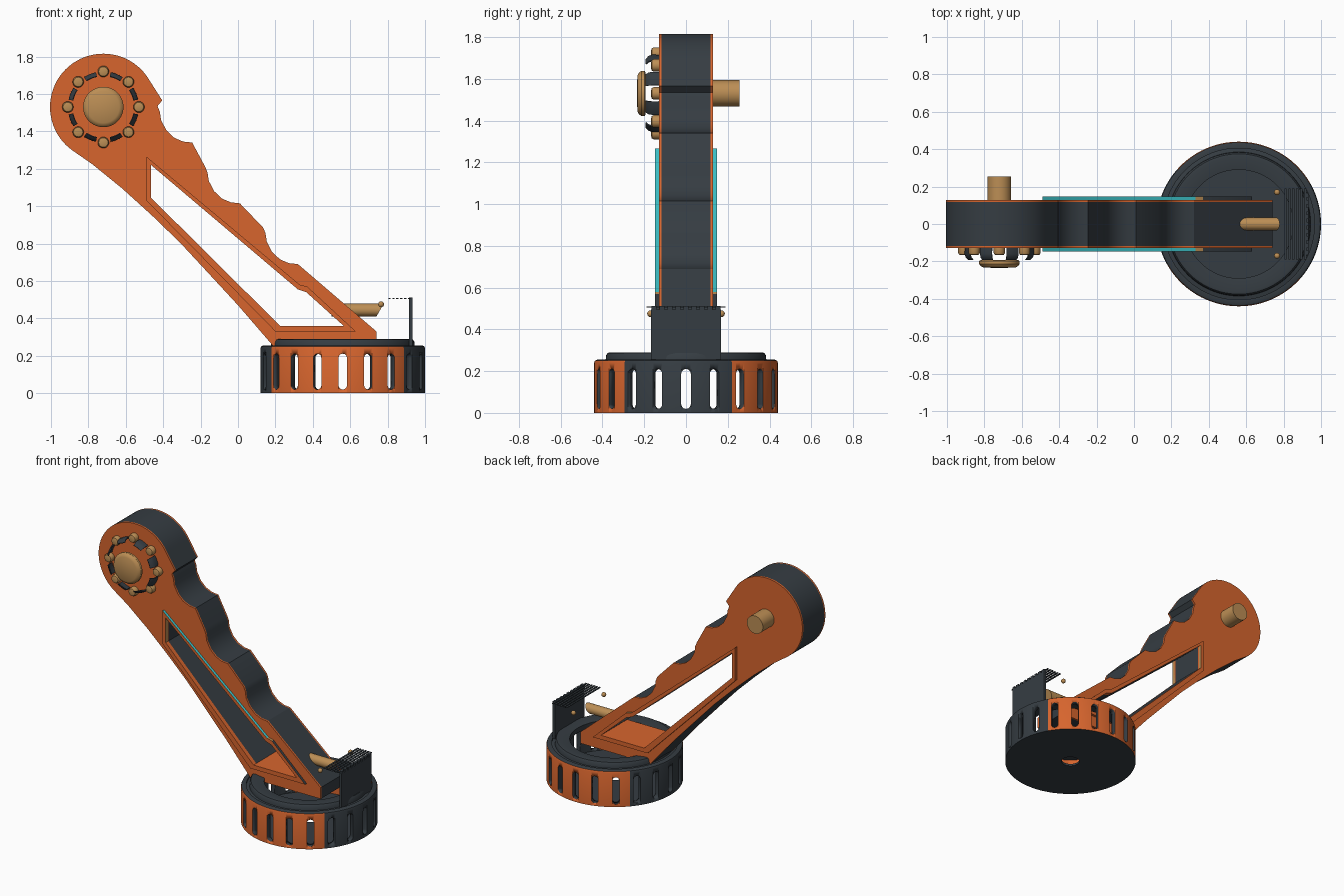
import bpy, bmesh
from math import sin, cos, pi, radians, degrees, atan2
from mathutils import Matrix, Vector

cube = bpy.data.objects.get("Cube")
if cube:
    bpy.data.objects.remove(cube)


def material(name, rgb):
    m = bpy.data.materials.new(name)
    m.use_nodes = True
    m.diffuse_color = (*rgb, 1)
    m.node_tree.nodes["Principled BSDF"].inputs["Base Color"].default_value = (*rgb, 1)
    return m


DARK, ORANGE, TAN, CYAN = range(4)
PALETTE = [material("charcoal", (0.036, 0.046, 0.055)), material("burnt orange", (0.68, 0.13, 0.027)),
           material("brass", (0.5, 0.27, 0.09)), material("turquoise", (0.05, 0.58, 0.62))]
FACE_FRONT = Matrix.Rotation(pi / 2, 4, 'X')


def finish(name, bm, paint, matrix=Matrix()):
    """Turn a bmesh into a shaded object; paint is a colour index or a rule on (normal, centre)."""
    bmesh.ops.transform(bm, matrix=matrix, verts=bm.verts)
    bmesh.ops.remove_doubles(bm, verts=bm.verts, dist=0.0001)
    bmesh.ops.recalc_face_normals(bm, faces=bm.faces)
    for f in bm.faces:
        f.material_index = paint(f.normal, f.calc_center_median()) if callable(paint) else paint
    me = bpy.data.meshes.new(name)
    bm.to_mesh(me)
    bm.free()
    for m in PALETTE:
        me.materials.append(m)
    ob = bpy.data.objects.new(name, me)
    bpy.context.collection.objects.link(ob)
    bpy.ops.object.select_all(action='DESELECT')
    ob.select_set(True)
    bpy.context.view_layer.objects.active = ob
    bpy.ops.object.shade_smooth_by_angle(angle=radians(32))
    return ob


def lathe_into(bm, profile, n, start=0, end=360):
    """Revolve a closed (radius, height) profile about z."""
    full = end - start == 360
    rings = []
    for i in range(n if full else n + 1):
        a = radians(start + (end - start) * i / n)
        rings.append([bm.verts.new((r * cos(a), r * sin(a), z)) for r, z in profile])
    k = len(profile)
    for i in range(n):
        p, q = rings[i], rings[(i + 1) % len(rings)]
        for j in range(k):
            bm.faces.new((p[j], q[j], q[(j + 1) % k], p[(j + 1) % k]))
    if not full:
        bm.faces.new(rings[0])
        bm.faces.new(rings[-1])


def lathe(name, profile, n, paint, matrix):
    bm = bmesh.new()
    lathe_into(bm, profile, n)
    return finish(name, bm, paint, matrix)


def slab(name, loops, y, half, paint):
    """Extrude xz outlines (first outer, then holes) to a slab centred on y."""
    cu = bpy.data.curves.new(name, 'CURVE')
    cu.dimensions, cu.fill_mode, cu.extrude = '2D', 'BOTH', half
    for loop in loops:
        s = cu.splines.new('POLY')
        s.points.add(len(loop) - 1)
        for p, (x, z) in zip(s.points, loop):
            p.co = (x, z, 0, 1)
        s.use_cyclic_u = True
    tmp = bpy.data.objects.new(name + " outline", cu)
    bpy.context.collection.objects.link(tmp)
    me = bpy.data.meshes.new_from_object(tmp.evaluated_get(bpy.context.evaluated_depsgraph_get()))
    bm = bmesh.new()
    bm.from_mesh(me)
    bpy.data.objects.remove(tmp)
    bpy.data.meshes.remove(me)
    return finish(name, bm, paint, Matrix.Translation((0, y, 0)) @ FACE_FRONT)


def box_into(bm, centre, size):
    bmesh.ops.create_cube(bm, size=1, matrix=Matrix.Translation(centre) @ Matrix.Diagonal((*size, 1)))


# Base drum: slotted wall with two orange arcs
BASE = Matrix.Translation((0.56, 0, 0))


def drum_paint(n, c):
    a = degrees(atan2(c.y, c.x - 0.56))
    return ORANGE if abs(n.z) < 0.9 and (-150 < a < -42 or 30 < a < 138) else DARK


drum = lathe("base_drum", [(0.405, 0), (0.44, 0), (0.44, 0.24), (0.436, 0.25), (0.425, 0.255), (0.405, 0.255)],
             120, drum_paint, BASE)
bm = bmesh.new()
for i in range(20):
    a = 2 * pi * i / 20
    rows = []
    for r in (0.37, 0.48):
        rim = [(0.023 * cos(t * pi / 6), 0.115 + 0.023 * sin(t * pi / 6) + (0.073 if t <= 6 else -0.073))
               for t in (0, 1, 2, 3, 4, 5, 6, 6.001, 7, 8, 9, 10, 11, 12)]
        rows.append([bm.verts.new(Matrix.Rotation(a, 3, 'Z') @ Vector((r, s, z))) for s, z in rim])
    k = len(rows[0])
    for j in range(k):
        bm.faces.new((rows[0][j], rows[1][j], rows[1][(j + 1) % k], rows[0][(j + 1) % k]))
    bm.faces.new(rows[0])
    bm.faces.new(rows[1])
cutter = finish("slot_cutter", bm, DARK, BASE)
cutter.hide_render = True
cut = drum.modifiers.new("slots", 'BOOLEAN')
cut.operation, cut.solver, cut.object = 'DIFFERENCE', 'EXACT', cutter
baked = bpy.data.meshes.new_from_object(drum.evaluated_get(bpy.context.evaluated_depsgraph_get()))
drum.modifiers.clear()
drum.data = baked
bpy.data.objects.remove(cutter)

lathe("base_floor", [(0.06, 0), (0.435, 0), (0.435, 0.015), (0.06, 0.015)], 96, DARK, BASE)
lathe("base_lid", [(0.29, 0.245), (0.406, 0.245), (0.385, 0.25), (0.383, 0.275), (0.375, 0.287),
                   (0.36, 0.29), (0.29, 0.28)], 96, DARK, BASE)

# Arm: round head, scalloped upper edge, long window
HX, HZ = -0.72, 1.53
head = [(HX + 0.285 * cos(radians(a)), HZ + 0.285 * sin(radians(a))) for a in range(30, 236, 5)]
lower_edge = [(-0.78, 1.225), (-0.62, 1.095), (-0.46, 0.95), (-0.31, 0.805), (-0.18, 0.665), (0, 0.47), (0.19, 0.25)]
foot = [(0.74, 0.25), (0.74, 0.33), (0.32, 0.69)]
scallop = [(-0.05, 0.005), (-0.1, 0.025), (-0.145, 0.065), (-0.175, 0.12), (-0.182, 0.165), (-0.195, 0.195)]
upper_edge = []
for x, z in ((0.32, 0.69), (0.01, 1.015), (-0.245, 1.34)):
    if upper_edge:
        upper_edge.append((x, z))
    upper_edge += [(x + dx * 0.95, z + dz) for dx, dz in scallop]
outline = head + lower_edge + foot + upper_edge + [(-0.405, 1.565)]
window = [(-0.465, 1.22), (-0.465, 1.045), (0.225, 0.36), (0.565, 0.36), (0.365, 0.54), (0.32, 0.555)]
border = [(-0.49, 1.265), (-0.49, 1.03), (0.2, 0.33), (0.63, 0.33), (0.37, 0.57), (0.33, 0.58)]

slab("arm_core", [outline, window], 0, 0.118,
     lambda n, c: ORANGE if n.z > 0.9 and c.z < 0.4 else DARK)


def frame_paint(n, c):
    if n.x > 0.95:
        return TAN
    if n.z > 0.3 and n.x > 0.1:
        outer = c.x + c.z > 0.75 and c.z > 0.42
        if outer:
            return CYAN if c.x < 0.3 else TAN if c.x < 0.37 else DARK
    return ORANGE


for side, label in ((-1, "front"), (1, "back")):
    slab(label + "_side_plate", [outline, window], side * 0.123, 0.006, ORANGE)
    slab(label + "_window_frame", [border, window], side * 0.135, 0.0125, frame_paint)

# Dial on the head: pegs, curled petals and a domed knob
DIAL = Matrix.Translation((HX, -0.125, HZ)) @ FACE_FRONT
peg = [(0, 0), (0.03, 0), (0.03, 0.03), (0.025, 0.039), (0.015, 0.042), (0, 0.042)]
for i in range(8):
    a = pi * i / 4
    lathe(f"dial_peg_{i + 1}", peg, 20, TAN,
          DIAL @ Matrix.Translation((0.19 * cos(a), 0.19 * sin(a), 0)))
bm = bmesh.new()
for i in range(8):
    lathe_into(bm, [(0.188, 0), (0.19, 0.035), (0.183, 0.055), (0.168, 0.068),
                    (0.164, 0.066), (0.177, 0.052), (0.183, 0.035), (0.181, 0)], 6, 45 * i + 12, 45 * i + 33)
finish("dial_petals", bm, DARK, DIAL)
lathe("dial_knob", [(0, 0.068), (0.1, 0.068), (0.108, 0.073), (0.108, 0.088), (0.1, 0.1), (0.085, 0.108), (0, 0.11)],
      48, TAN, DIAL)
lathe("back_axle", [(0, 0), (0.063, 0), (0.063, 0.135), (0, 0.135)], 40, TAN,
      Matrix.Translation((HX, 0.12, HZ)) @ Matrix.Rotation(-pi / 2, 4, 'X'))

# Brass rod with a slanted tip, leaving the foot of the arm
rod = lathe("foot_rod", [(0, 0), (0.034, 0), (0.034, 0.26), (0, 0.26)], 32, TAN,
            Matrix.Translation((0.5, 0, 0.445)) @ Matrix.Rotation(pi / 2, 4, 'Y'))
for v in rod.data.vertices:
    if v.co.x > 0.7:
        v.co.x += (v.co.z - 0.445) * 0.57

# Upright guard with toothed top, thin slats and two small studs
bm = bmesh.new()
box_into(bm, (0.923, 0, 0.372), (0.018, 0.335, 0.246))
for i in range(9):
    box_into(bm, (0.923, (i - 4) * 0.0385, 0.5), (0.018, 0.024, 0.022))
finish("guard_plate", bm, DARK)
bm = bmesh.new()
for i in range(6):
    box_into(bm, (0.81 + i * 0.021, 0, 0.507), (0.012, 0.38, 0.005))
finish("guard_slats", bm, DARK)
for side, label in ((1, "back"), (-1, "front")):
    bm = bmesh.new()
    bmesh.ops.create_uvsphere(bm, u_segments=12, v_segments=8, radius=0.016,
                              matrix=Matrix.Translation((0.765, side * 0.17, 0.475)))
    finish(label + "_guard_stud", bm, TAN)
